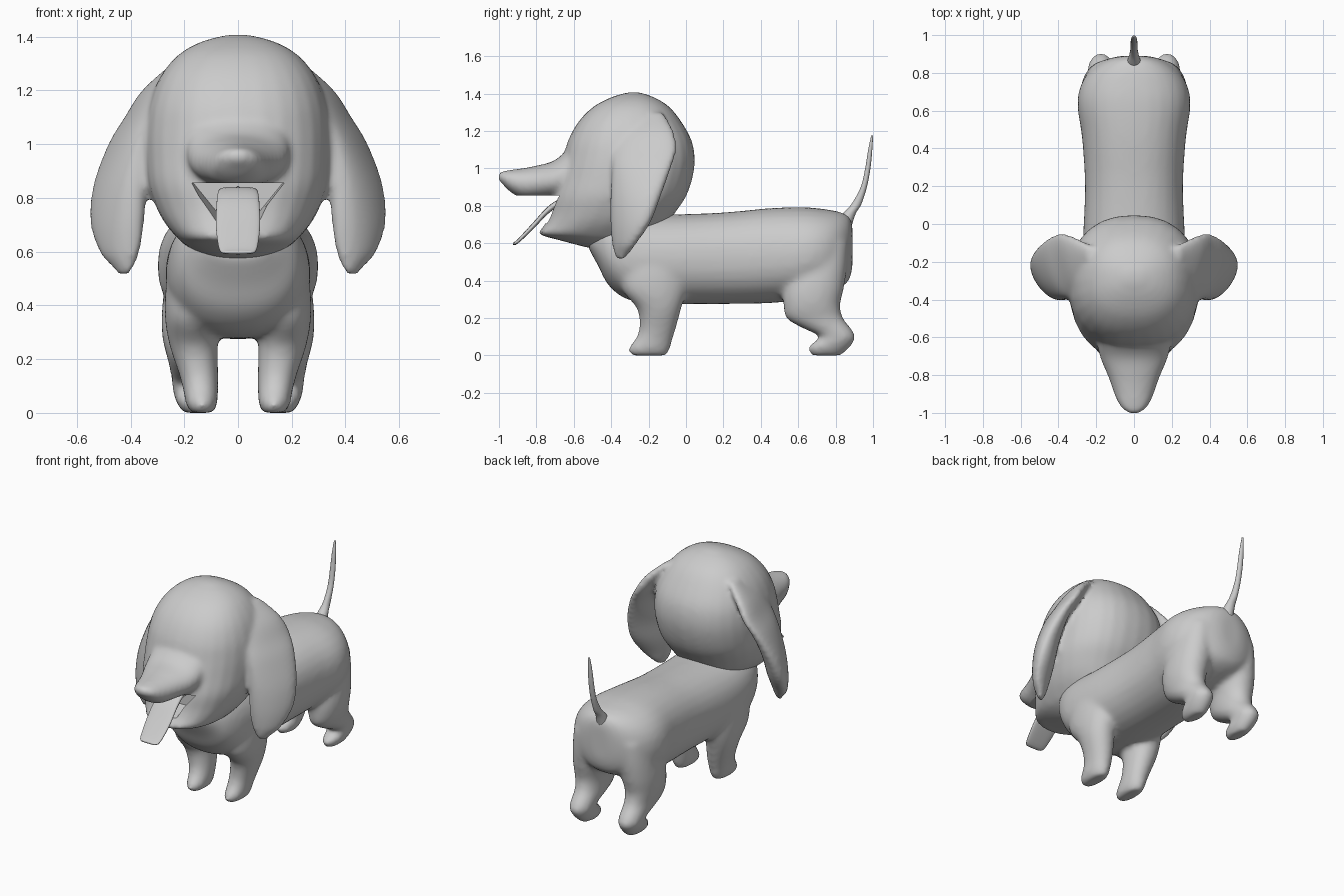
import bpy, bmesh, math

if "Cube" in bpy.data.objects:
    bpy.data.objects.remove(bpy.data.objects["Cube"])

grey = bpy.data.materials.new("plain_grey")
grey.diffuse_color = (0.6, 0.6, 0.6, 1)
grey.use_nodes = True
grey.node_tree.nodes["Principled BSDF"].inputs["Base Color"].default_value = grey.diffuse_color


def smooth_steps(rows, n=4):
    """Catmull-Rom interpolation between section rows."""
    out = []
    for i in range(len(rows) - 1):
        a, b = rows[max(i - 1, 0)], rows[i]
        c, d = rows[i + 1], rows[min(i + 2, len(rows) - 1)]
        for k in range(n):
            t = k / n
            out.append([q + 0.5 * t * (r - p + t * (2*p - 5*q + 4*r - s + t * (3*(q - r) + s - p)))
                        for p, q, r, s in zip(a, b, c, d)])
    return out + [rows[-1]]


def loft(bm, rows, axis, power=2.0, side=1, n=28, skew=0):
    """Rows: position along axis, x min, x max, other min, other max.
    Skew slants each section so its far edge leans outward."""
    rings = []
    thin = math.sqrt(1 - skew * skew)
    for p, x0, x1, v0, v1 in smooth_steps(rows):
        ring = []
        for i in range(n):
            a = 2 * math.pi * i / n
            c, s = math.cos(a), math.sin(a)
            c = math.copysign(abs(c) ** (2 / power), c)
            s = math.copysign(abs(s) ** (2 / power), s)
            x = side * ((x0 + x1) / 2 + (thin * c + skew * s) * (x1 - x0) / 2)
            v = (v0 + v1) / 2 + s * (v1 - v0) / 2
            ring.append(bm.verts.new((x, p, v) if axis == 'y' else (x, v, p)))
        rings.append(ring)
    for r, q in zip(rings, rings[1:]):
        for i in range(n):
            j = (i + 1) % n
            bm.faces.new((r[i], r[j], q[j], q[i]))
    bm.faces.new(rings[0])
    bm.faces.new(rings[-1])


def sym(rows):
    return [(p, -w, w, a, b) for p, w, a, b in rows]


def finish(bm, name, blend=0):
    bmesh.ops.recalc_face_normals(bm, faces=bm.faces)
    me = bpy.data.meshes.new(name)
    bm.to_mesh(me)
    bm.free()
    ob = bpy.data.objects.new(name, me)
    bpy.context.collection.objects.link(ob)
    me.materials.append(grey)
    for f in me.polygons:
        f.use_smooth = True
    if blend:
        m = ob.modifiers.new("fuse", 'REMESH')
        m.mode = 'VOXEL'
        m.voxel_size = 0.014
        m.use_smooth_shade = True
        m = ob.modifiers.new("blend", 'SMOOTH')
        m.factor = 0.5
        m.iterations = blend
    return ob


# Body with four legs
bm = bmesh.new()
loft(bm, sym([(-.52, .12, .57, .68), (-.47, .18, .48, .73), (-.41, .23, .37, .76),
              (-.3, .262, .295, .77), (-.1, .27, .275, .755), (.2, .26, .275, .765),
              (.45, .275, .28, .788), (.63, .30, .30, .793), (.74, .28, .33, .783),
              (.82, .225, .36, .768), (.87, .15, .40, .745), (.89, .07, .47, .70)]), 'y', 2.25)
for s in (-1, 1):
    loft(bm, [(0, .09, .178, -.295, -.10), (.035, .076, .195, -.31, -.085),
              (.09, .073, .205, -.27, -.07), (.15, .073, .222, -.25, -.052),
              (.25, .076, .255, -.262, -.025), (.35, .08, .272, -.34, 0),
              (.46, .10, .27, -.34, -.01), (.58, .10, .25, -.29, -.06)], 'z', 2.1, s)
    loft(bm, [(0, .125, .205, .67, .83), (.03, .112, .225, .65, .865),
              (.06, .108, .238, .665, .89), (.10, .105, .245, .715, .908),
              (.15, .098, .252, .615, .88), (.20, .09, .262, .535, .84),
              (.27, .08, .28, .52, .825), (.36, .06, .285, .52, .845),
              (.48, .05, .272, .56, .862), (.60, .04, .25, .62, .868)], 'z', 2.1, s)
finish(bm, "body_and_legs", 16)

# Tail
bm = bmesh.new()
loft(bm, sym([(.69, .045, .77, .885), (.76, .03, .84, .908), (.81, .021, .885, .938),
              (.90, .018, .934, .967), (1.0, .017, .958, .986), (1.1, .013, .974, .996),
              (1.175, .006, .99, 1.0)]), 'z')
finish(bm, "tail")

# Head, muzzle and ears
bm = bmesh.new()
loft(bm, sym([(.575, .11, -.52, -.24), (.62, .19, -.69, -.16), (.65, .225, -.785, -.13),
              (.70, .268, -.755, -.10), (.76, .302, -.73, -.06), (.85, .335, -.715, 0),
              (.95, .345, -.685, .035), (1.05, .345, -.658, .047), (1.15, .33, -.63, .03),
              (1.25, .29, -.575, -.025), (1.33, .225, -.495, -.09), (1.38, .14, -.40, -.17),
              (1.407, .04, -.31, -.25)]), 'z', 2.3)
loft(bm, sym([(-1.005, .025, .94, .975), (-.98, .06, .915, .985), (-.94, .088, .875, .992),
              (-.88, .112, .842, 1.0), (-.80, .14, .838, 1.015), (-.70, .182, .84, 1.045),
              (-.60, .195, .84, 1.13), (-.5, .18, .86, 1.18)]), 'y', 2.1)
for s in (-1, 1):
    loft(bm, [(1.30, .13, .245, -.32, -.12), (1.2, .22, .355, -.365, -.065),
              (1.1, .285, .42, -.39, -.05), (1.0, .33, .48, -.395, -.08),
              (.85, .345, .535, -.405, -.135), (.71, .352, .547, -.405, -.19),
              (.60, .368, .515, -.395, -.265), (.55, .385, .475, -.385, -.30),
              (.515, .405, .445, -.37, -.33)], 'z', 2.2, s, skew=.62)
head = finish(bm, "head_and_ears", 9)

# Mouth opening: V-shaped wedge cut under the muzzle
bm = bmesh.new()
front, back = [[bm.verts.new((x * k, y, z)) for x, z in
                ((-.195, .855), (.195, .855), (.085, zb), (-.085, zb))]
               for y, k, zb in ((-.92, 1, .66), (-.62, .85, .74))]
bm.faces.new(front)
bm.faces.new(back)
for i in range(4):
    j = (i + 1) % 4
    bm.faces.new((front[i], front[j], back[j], back[i]))
cutter = finish(bm, "mouth_cutter")
cutter.hide_render = True
cutter.hide_viewport = True
cut = head.modifiers.new("mouth", 'BOOLEAN')
cut.operation = 'DIFFERENCE'
cut.solver = 'EXACT'
cut.object = cutter
bpy.context.view_layer.objects.active = head
head.select_set(True)
bpy.ops.object.modifier_apply(modifier="fuse")
bpy.ops.object.modifier_apply(modifier="blend")
bpy.ops.object.modifier_apply(modifier="mouth")
bpy.ops.object.shade_smooth_by_angle(angle=math.radians(40))

# Tongue hanging out of the mouth
bm = bmesh.new()
loft(bm, sym([(-.925, .05, .592, .602), (-.90, .07, .598, .622), (-.82, .082, .672, .708),
              (-.74, .08, .755, .795), (-.67, .075, .80, .838), (-.60, .07, .80, .84)]), 'y', 3)
finish(bm, "tongue")
